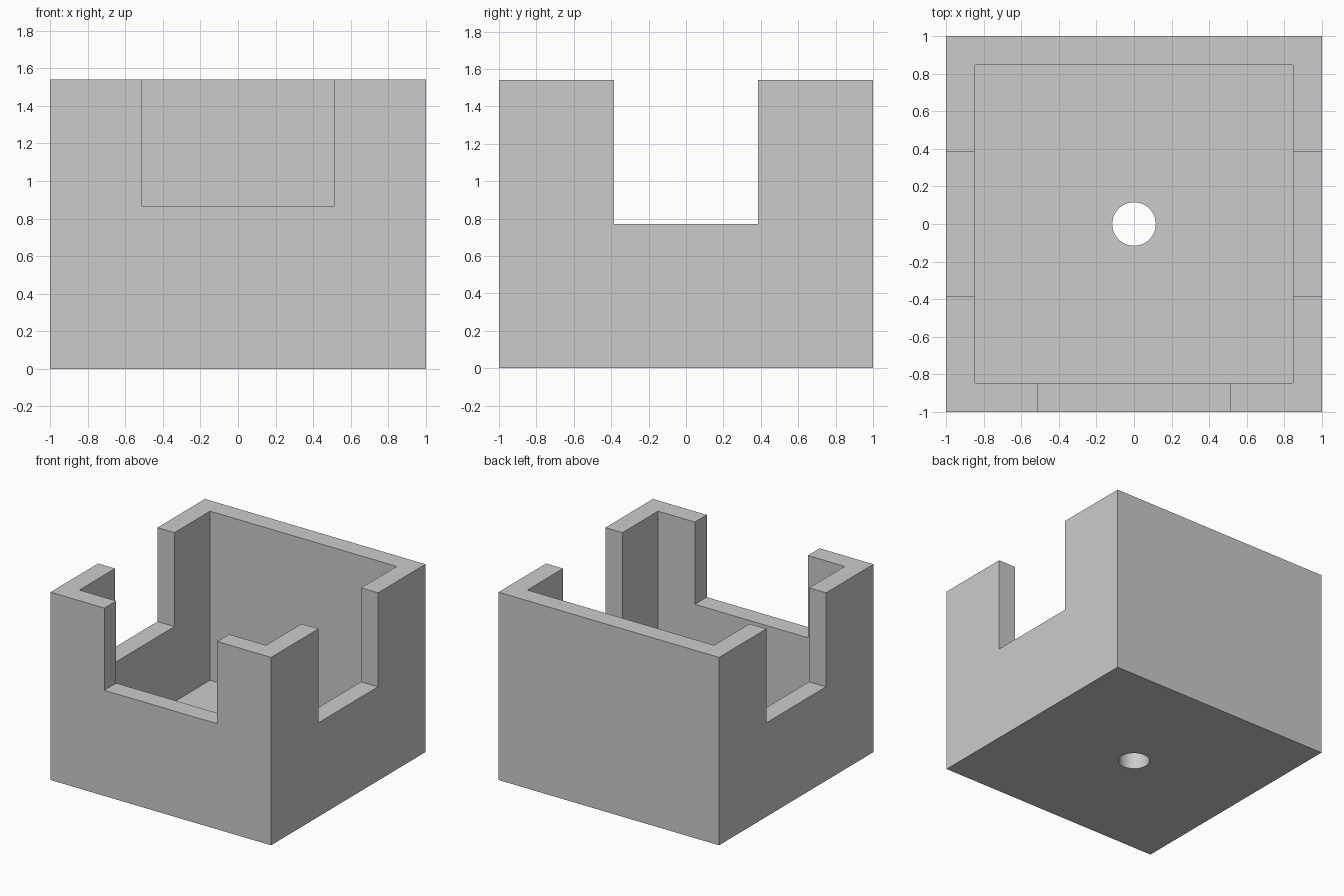
import bpy
import math

default_cube = bpy.data.objects.get("Cube")
if default_cube:
    bpy.data.objects.remove(default_cube, do_unlink=True)

HEIGHT = 1.54
WALL = 0.154
INNER = 1 - WALL

grey = bpy.data.materials.new("plain grey")
grey.use_nodes = True
grey.diffuse_color = (0.6, 0.6, 0.6, 1)
grey.node_tree.nodes["Principled BSDF"].inputs["Base Color"].default_value = (0.6, 0.6, 0.6, 1)


def box(name, low, high):
    """Axis-aligned box between two corners."""
    bpy.ops.mesh.primitive_cube_add(size=1, location=[(a + b) / 2 for a, b in zip(low, high)])
    obj = bpy.context.object
    obj.name = name
    obj.scale = [b - a for a, b in zip(low, high)]
    bpy.ops.object.transform_apply(location=True, rotation=True, scale=True)
    obj.data.materials.append(grey)
    return obj


def cut(target, cutter):
    """Subtract the cutter, then discard it."""
    cutter.hide_render = True
    mod = target.modifiers.new("cut", "BOOLEAN")
    mod.operation = "DIFFERENCE"
    mod.solver = "EXACT"
    mod.object = cutter
    bpy.context.view_layer.objects.active = target
    bpy.ops.object.modifier_apply(modifier=mod.name)
    bpy.data.objects.remove(cutter, do_unlink=True)


# Open box
body = box("open_box", (-1, -1, 0), (1, 1, HEIGHT))
cut(body, box("cavity_cutter", (-INNER, -INNER, WALL), (INNER, INNER, 2)))

# Notches through both side walls
cut(body, box("side_notch_cutter", (-1.2, -0.385, HEIGHT / 2), (1.2, 0.385, 2)))

# Shallower, wider notch in the front wall
cut(body, box("front_notch_cutter", (-0.512, -1.2, 0.866), (0.512, -0.5, 2)))

# Round hole through the floor
bpy.ops.mesh.primitive_cylinder_add(vertices=64, radius=0.116, depth=1)
hole = bpy.context.object
hole.name = "hole_cutter"
hole.data.materials.append(grey)
cut(body, hole)

# Smooth hole wall, crisp box edges
bpy.ops.object.select_all(action="DESELECT")
body.select_set(True)
bpy.context.view_layer.objects.active = body
bpy.ops.object.shade_smooth_by_angle(angle=math.radians(30))
